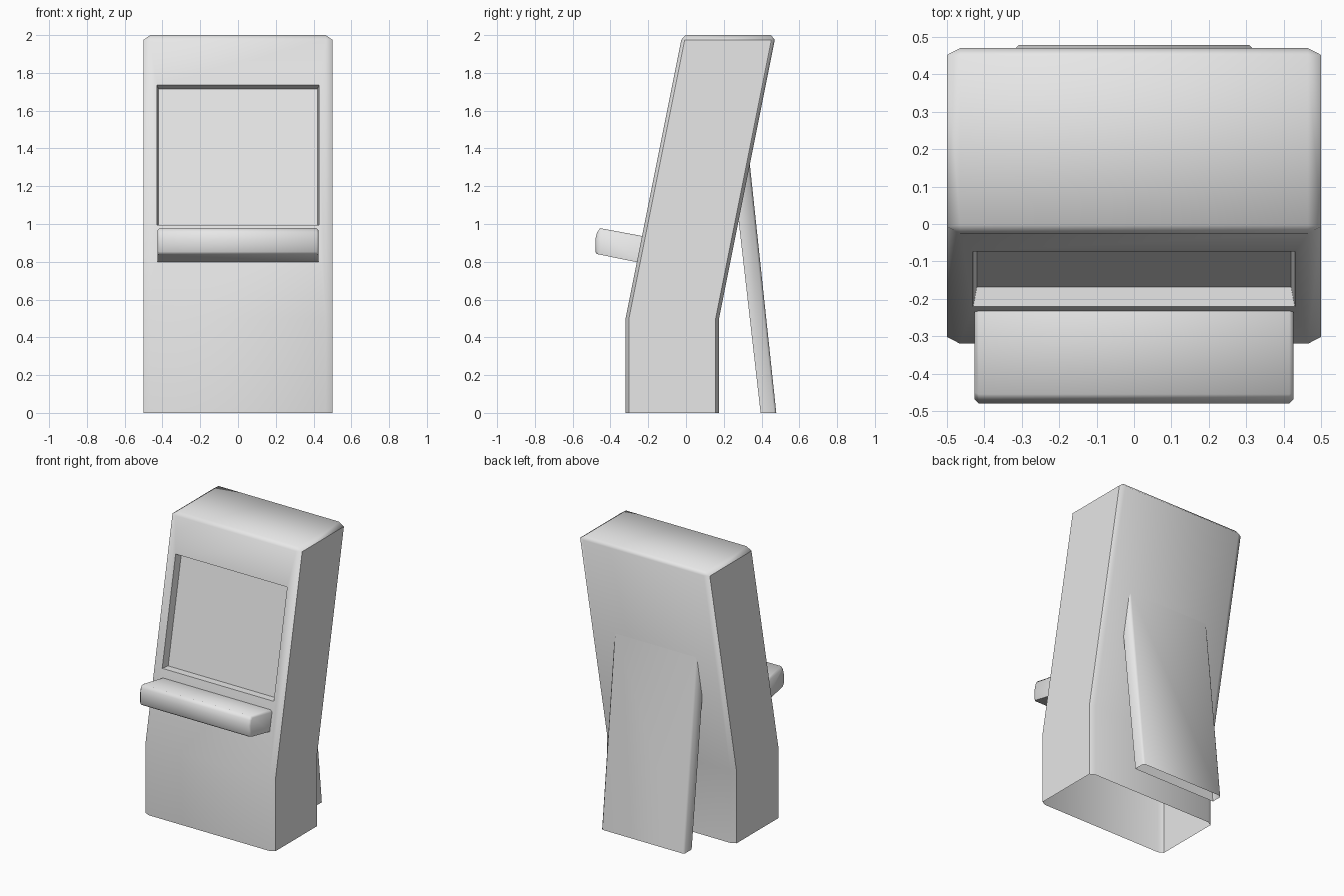
import bpy
import bmesh
import math

cube = bpy.data.objects.get("Cube")
if cube:
    bpy.data.objects.remove(cube, do_unlink=True)

GREY = (0.8, 0.8, 0.8, 1.0)
grey = bpy.data.materials.new("plain grey")
grey.use_nodes = True
grey.diffuse_color = GREY
grey.node_tree.nodes["Principled BSDF"].inputs["Base Color"].default_value = GREY


def finish(name, bm):
    """Turn a bmesh into a named, smooth shaded object."""
    bmesh.ops.recalc_face_normals(bm, faces=bm.faces)
    mesh = bpy.data.meshes.new(name)
    bm.to_mesh(mesh)
    bm.free()
    mesh.materials.append(grey)
    ob = bpy.data.objects.new(name, mesh)
    bpy.context.collection.objects.link(ob)
    bpy.ops.object.select_all(action="DESELECT")
    ob.select_set(True)
    bpy.context.view_layer.objects.active = ob
    bpy.ops.object.shade_smooth_by_angle(angle=math.radians(50))
    return ob


def prism(profile, half_width):
    """Extrude a (y, z) side profile across x."""
    bm = bmesh.new()
    face = bm.faces.new([bm.verts.new((-half_width, y, z)) for y, z in profile])
    geom = bmesh.ops.extrude_face_region(bm, geom=[face], use_keep_orig=True)["geom"]
    for v in geom:
        if isinstance(v, bmesh.types.BMVert):
            v.co.x = half_width
    bmesh.ops.recalc_face_normals(bm, faces=bm.faces)
    return bm


def bevel_end_edges(bm, half_width, offset, rule):
    """Chamfer the edges of both end caps that satisfy the rule."""
    edges = [e for e in bm.edges
             if abs(e.verts[0].co.x - e.verts[1].co.x) < 1e-5
             and rule((e.verts[0].co + e.verts[1].co) / 2)]
    bmesh.ops.bevel(bm, geom=edges, offset=offset, segments=1,
                    affect="EDGES", clamp_overlap=True)


# Cabinet body: stacked chamfered rings, leaning back, open underneath
def ring(bm, z, half_x, front, back, cx, cy):
    pts = [(-half_x + cx, front), (half_x - cx, front),
           (half_x, front + cy), (half_x, back - cy),
           (half_x - cx, back), (-half_x + cx, back),
           (-half_x, back - cy), (-half_x, front + cy)]
    return [bm.verts.new((x, y, z)) for x, y in pts]


bm = bmesh.new()
rings = [ring(bm, 0, 0.5, -0.32, 0.175, 0.035, 0.018),
         ring(bm, 0.5, 0.5, -0.32, 0.175, 0.035, 0.018),
         ring(bm, 1.975, 0.5, -0.025, 0.47, 0.035, 0.018),
         ring(bm, 2.0, 0.465, -0.003, 0.45, 0, 0)]
for low, high in zip(rings, rings[1:]):
    for i in range(8):
        j = (i + 1) % 8
        bm.faces.new((low[i], low[j], high[j], high[i]))
bm.faces.new(rings[-1])
bmesh.ops.remove_doubles(bm, verts=rings[-1], dist=1e-4)
bmesh.ops.recalc_face_normals(bm, faces=bm.faces)

# Screen recess: two insets of the sloping front face
screen = next(f for f in bm.faces
              if f.normal.y < -0.9 and 1 < f.calc_center_median().z < 1.5)
for half_x, bottom, top, depth in ((0.43, 0.995, 1.735, 0),
                                   (0.42, 0.995, 1.715, 0.052)):
    bmesh.ops.inset_individual(bm, faces=[screen], thickness=0.01)
    middle = screen.calc_center_median().z
    for v in screen.verts:
        z = top if v.co.z > middle else bottom
        v.co = (math.copysign(half_x, v.co.x), -0.32 + (z - 0.5) * 0.2 + depth, z)
finish("cabinet_body", bm)

# Control panel: tilted shelf below the screen
bm = prism([(-0.225, 0.935), (-0.455, 0.978), (-0.471, 0.955), (-0.48, 0.92),
            (-0.48, 0.853), (-0.472, 0.841), (-0.255, 0.797)], 0.427)
bevel_end_edges(bm, 0.427, 0.012, lambda c: c.y < -0.3 and c.z > 0.83)
finish("control_panel", bm)

# Rear support: hollow sloping prop, open underneath
bm = prism([(0.395, 0), (0.478, 0), (0.337, 1.325), (0.275, 1.05)], 0.32)
bmesh.ops.delete(bm, geom=[f for f in bm.faces if f.calc_center_median().z < 0.01],
                 context="FACES_ONLY")
bevel_end_edges(bm, 0.32, 0.012,
                lambda c: 0.5 < c.z < 0.8 and c.y > 0.38)
finish("rear_support", bm)
